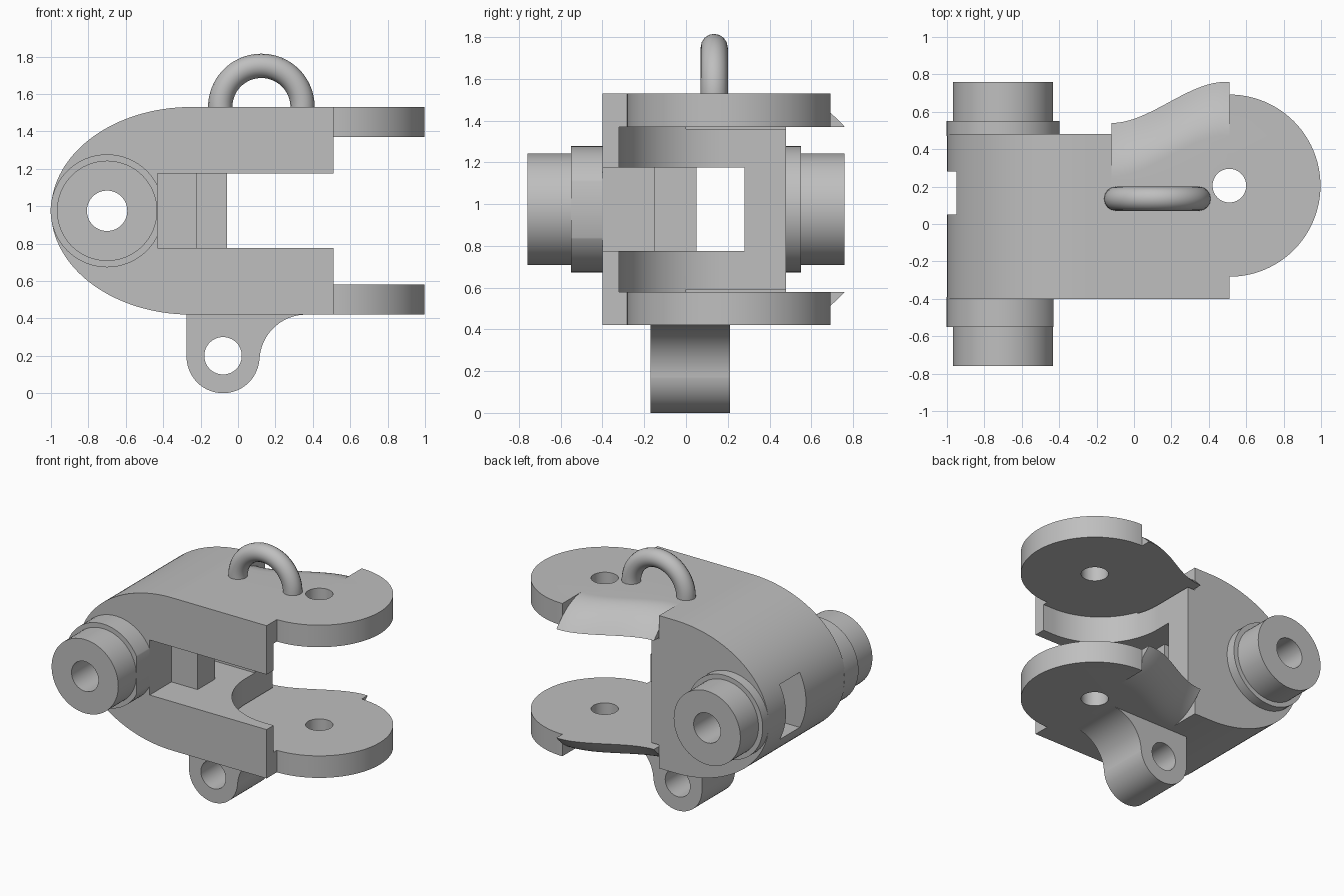
import bpy, bmesh
from math import sin, cos, pi, radians
from mathutils import Vector

if "Cube" in bpy.data.objects:
    bpy.data.objects.remove(bpy.data.objects["Cube"])

steel = bpy.data.materials.new("steel_grey")
steel.use_nodes = True
GREY = (0.52, 0.52, 0.52, 1)
steel.diffuse_color = GREY
steel.node_tree.nodes["Principled BSDF"].inputs["Base Color"].default_value = GREY

MID = 0.975                 # height of the symmetry plane
TOP, UNDER = 1.53, 1.37     # upper plate faces
SLOT = 0.2                  # half height of the central slot


def link(name, bm):
    bmesh.ops.remove_doubles(bm, verts=bm.verts, dist=1e-5)
    bmesh.ops.recalc_face_normals(bm, faces=bm.faces)
    me = bpy.data.meshes.new(name)
    bm.to_mesh(me)
    bm.free()
    ob = bpy.data.objects.new(name, me)
    me.materials.append(steel)
    bpy.context.collection.objects.link(ob)
    return ob


def prism(name, outline, lo, hi, axis="Z"):
    """Extrude a 2D outline along Z (x, y) or Y (x, z)."""
    bm = bmesh.new()
    place = (lambda p: (p[0], p[1], lo)) if axis == "Z" else (lambda p: (p[0], lo, p[1]))
    face = bm.faces.new([bm.verts.new(place(p)) for p in outline])
    new = bmesh.ops.extrude_face_region(bm, geom=[face])["geom"]
    offset = Vector((0, 0, hi - lo)) if axis == "Z" else Vector((0, hi - lo, 0))
    bmesh.ops.translate(bm, vec=offset, verts=[v for v in new if isinstance(v, bmesh.types.BMVert)])
    return link(name, bm)


def arc(cx, cy, rx, ry, start, end, n=32):
    angles = [radians(start + (end - start) * i / n) for i in range(n + 1)]
    return [(cx + rx * cos(a), cy + ry * sin(a)) for a in angles]


def disc(cx, cy, r):
    return arc(cx, cy, r, r, 0, 360, 64)[:-1]


def box(x0, x1, y0, y1):
    return [(x0, y0), (x1, y0), (x1, y1), (x0, y1)]


def combine(ob, tool, operation="DIFFERENCE", keep=False):
    mod = ob.modifiers.new("combine", "BOOLEAN")
    mod.operation, mod.solver, mod.object = operation, "EXACT", tool
    deps = bpy.context.evaluated_depsgraph_get()
    me = bpy.data.meshes.new_from_object(ob.evaluated_get(deps))
    ob.modifiers.clear()
    ob.data = me
    if not keep:
        bpy.data.objects.remove(tool)


def finish(ob):
    bpy.ops.object.select_all(action="DESELECT")
    ob.select_set(True)
    bpy.context.view_layer.objects.active = ob
    bpy.ops.object.shade_smooth_by_angle(angle=radians(30))


# Shared cutters: pin bore and stepped central slot
bore = prism("bore_cutter", disc(-0.7, MID, 0.108), -1, 1, "Y")
slot = prism("slot_cutter", [(-0.43, -0.7), (0.6, -0.7), (0.6, 0.28), (-1.1, 0.28),
                             (-1.1, 0.05), (-0.22, 0.05), (-0.22, -0.15), (-0.43, -0.15)],
             MID - SLOT, MID + SLOT)

# Fork body with a rounded left end
body = prism("fork_body", [(0.51, MID - 0.555), (0.51, TOP)]
             + arc(-0.25, MID, 0.75, 0.555, 90, 270, 64), -0.4, 0.48, "Y")
clearance = arc(0.43, 0.17, 0.49, 0.49, 270, 180) + [(-0.06, 0.6), (0.6, 0.6), (0.6, -0.32)]
combine(body, prism("clearance_cutter", clearance, 2 * MID - UNDER, UNDER))
for lo, hi in ((UNDER - 0.01, 1.7), (0.3, 2 * MID - UNDER + 0.01)):
    combine(body, prism("plate_cutter", box(-0.12, 0.6, 0, 0.6), lo, hi))
combine(body, slot, keep=True)
combine(body, bore, keep=True)
finish(body)


# Fork plates: a sloping S-curved wing joined to a half disc with an eye
def wing(name):
    bm = bmesh.new()
    rings = []
    for i in range(33):
        x = -0.12 + 0.63 * i / 32
        t = min(1, i / 31)
        edge = 0.54 + 0.22 * t * t * (3 - 2 * t)
        section = [(0, UNDER), (0, TOP)]
        section += [(edge - 0.29 * (1 - s / 12), TOP - 0.16 * (s / 12) ** 2) for s in range(13)]
        rings.append([bm.verts.new((x, y, z)) for y, z in section])
    for a, b in zip(rings, rings[1:]):
        for j in range(len(a)):
            k = (j + 1) % len(a)
            bm.faces.new((a[j], a[k], b[k], b[j]))
    bm.faces.new(rings[0])
    bm.faces.new(rings[-1])
    return link(name, bm)


upper = wing("upper_plate")
combine(upper, prism("half_disc", arc(0.51, 0.205, 0.487, 0.487, -90, 90, 48), UNDER, TOP), "UNION")
combine(upper, prism("eye_cutter", disc(0.51, 0.205, 0.09), 1, 2))
bm = bmesh.new()
bm.from_mesh(upper.data)
for v in bm.verts:
    v.co.z = 2 * MID - v.co.z
lower = link("lower_plate", bm)
finish(upper)
finish(lower)

# Pivot bosses and their collars on both sides
for side, inner, collar, outer in (("front", -0.39, -0.55, -0.758), ("back", 0.47, 0.55, 0.758)):
    for part, r, end in (("boss", 0.268, outer), ("collar", 0.302, collar)):
        ob = prism(f"{side}_{part}", disc(-0.7, MID, r), inner, end, "Y")
        combine(ob, bore, keep=True)
        if (side, part) == ("front", "collar"):
            combine(ob, slot, keep=True)
        finish(ob)
for cutter in (bore, slot):
    bpy.data.objects.remove(cutter)

# Hanging lug under the body
lug = prism("lower_lug", [(-0.275, 0.45)] + arc(-0.08, 0.195, 0.195, 0.195, 180, 360)
            + arc(0.365, 0.17, 0.25, 0.25, 180, 90, 20) + [(0.365, 0.45)], -0.17, 0.21, "Y")
combine(lug, prism("lug_cutter", disc(-0.08, 0.2, 0.1), -1, 1, "Y"))
finish(lug)

# Lifting ring on top
curve = bpy.data.curves.new("lifting_ring", "CURVE")
curve.dimensions = "3D"
curve.bevel_depth, curve.bevel_resolution, curve.use_fill_caps = 0.065, 6, True
path = [(0.345, 1.48)] + arc(0.125, TOP, 0.22, 0.22, 0, 180, 40) + [(-0.095, 1.48)]
spline = curve.splines.new("POLY")
spline.points.add(len(path) - 1)
for point, (x, z) in zip(spline.points, path):
    point.co = (x, 0.135, z, 1)
curve.materials.append(steel)
ring = bpy.data.objects.new("lifting_ring", curve)
bpy.context.collection.objects.link(ring)
bpy.ops.object.select_all(action="DESELECT")
ring.select_set(True)
bpy.context.view_layer.objects.active = ring
bpy.ops.object.convert(target="MESH")
finish(ring)
